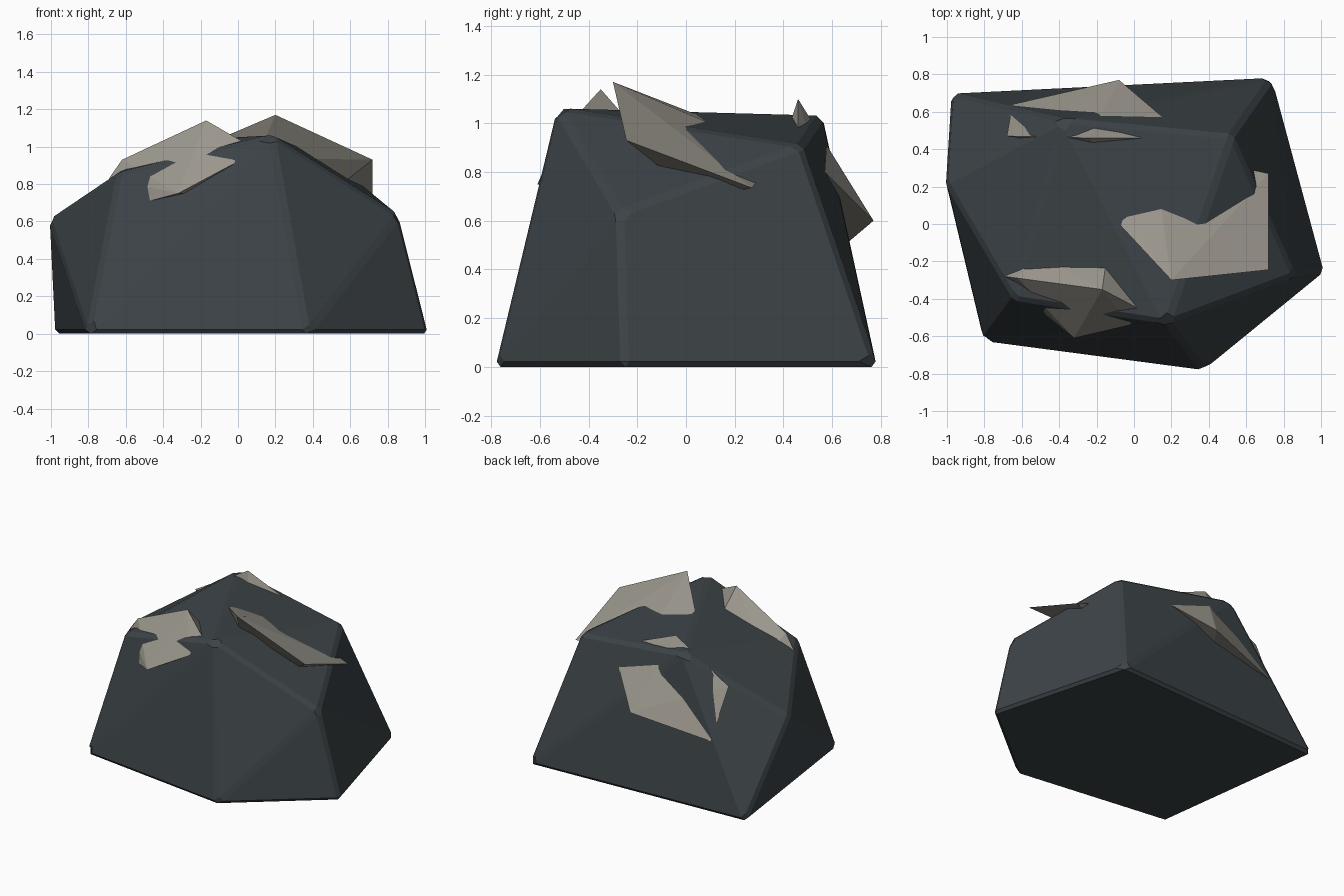
import bpy, bmesh, math

if "Cube" in bpy.data.objects:
    bpy.data.objects.remove(bpy.data.objects["Cube"])


def material(name, rgb):
    m = bpy.data.materials.new(name)
    m.diffuse_color = (*rgb, 1)
    m.use_nodes = True
    m.node_tree.nodes["Principled BSDF"].inputs["Base Color"].default_value = m.diffuse_color
    return m


def hull(name, points, mat, bevel=0.0):
    """Flat-faced convex stone from its corner points, with optional edge bevel."""
    bm = bmesh.new()
    for p in points:
        bm.verts.new(p)
    res = bmesh.ops.convex_hull(bm, input=bm.verts[:])
    inner = [g for g in res["geom_interior"] if isinstance(g, bmesh.types.BMVert)]
    bmesh.ops.delete(bm, geom=inner, context='VERTS')
    bmesh.ops.dissolve_limit(bm, angle_limit=math.radians(2),
                             verts=bm.verts[:], edges=bm.edges[:])
    if bevel:
        bmesh.ops.bevel(bm, geom=bm.edges[:], offset=bevel, segments=1,
                        profile=0.5, affect='EDGES', clamp_overlap=True)
    bmesh.ops.recalc_face_normals(bm, faces=bm.faces[:])
    me = bpy.data.meshes.new(name)
    bm.to_mesh(me)
    bm.free()
    ob = bpy.data.objects.new(name, me)
    bpy.context.collection.objects.link(ob)
    me.materials.append(mat)
    return ob


slate = material("slate", (0.045, 0.056, 0.062))
pale = material("pale_stone", (0.33, 0.31, 0.27))

# Main boulder: five ground corners, six upper corners
hull("boulder", [
    (-0.98, 0.70, 0), (0.74, 0.785, 0), (1.02, -0.255, 0), (0.37, -0.785, 0), (-0.805, -0.63, 0),
    (-1.01, 0.225, 0.61), (-0.64, -0.405, 0.86), (0.18, -0.53, 1.065),
    (0.86, -0.275, 0.635), (0.525, 0.475, 0.91), (-0.375, 0.56, 1.035)],
    slate, 0.022)

# Slab on the front left shoulder
hull("front_shard", [
    (-0.62, -0.29, 0.93), (-0.17, -0.35, 1.14), (0.02, -0.45, 1.03), (-0.02, -0.54, 0.91),
    (-0.32, -0.61, 0.75), (-0.47, -0.49, 0.71), (-0.69, -0.28, 0.83),
    (-0.55, -0.14, 0.80), (-0.14, -0.14, 0.90), (-0.25, -0.40, 0.75)], pale)

# Slab hanging over the right shoulder
hull("right_shard", [
    (0.20, -0.30, 1.17), (0.72, -0.245, 0.93), (0.72, 0.27, 0.735), (-0.07, -0.01, 1.055),
    (-0.05, 0.06, 1.03), (0.14, 0.12, 0.99), (0.35, 0.35, 0.82),
    (0.10, -0.12, 0.94), (0.54, -0.07, 0.79), (0.60, 0.20, 0.72)], pale)

# Slab leaning through the back edge
hull("back_shard", [
    (-0.24, 0.46, 1.10), (0.20, 0.46, 0.92), (0.19, 0.54, 0.83), (-0.68, 0.47, 0.84),
    (-0.08, 0.77, 0.60), (-0.65, 0.64, 0.49), (-0.20, 0.40, 0.92), (-0.30, 0.45, 0.60)], pale)
